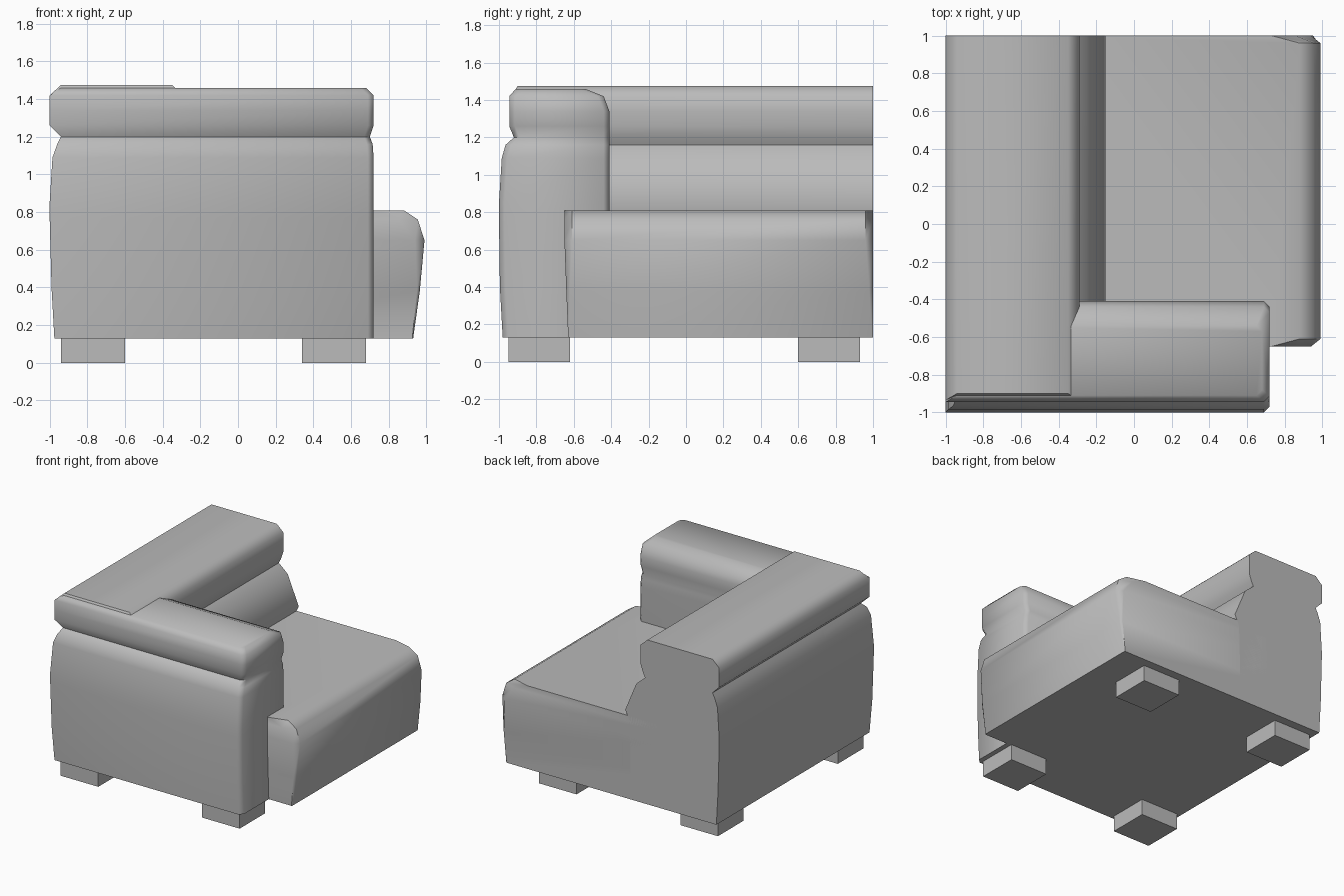
import bpy
import math

if "Cube" in bpy.data.objects:
    bpy.data.objects.remove(bpy.data.objects["Cube"], do_unlink=True)

# One grey for the whole piece
GREY = (0.5, 0.5, 0.5, 1.0)
fabric = bpy.data.materials.new("plain_grey")
fabric.use_nodes = True
fabric.diffuse_color = GREY
fabric.node_tree.nodes["Principled BSDF"].inputs["Base Color"].default_value = GREY


def ring(z, x0, x1, y0, y1, cut_x, cut_y):
    """Rectangle at height z with its two +x corners cut off."""
    return [(x0, y0, z), (x1 - cut_x, y0, z), (x1, y0 + cut_y, z),
            (x1, y1 - cut_y, z), (x1 - cut_x, y1, z), (x0, y1, z)]


def box_ring(z, x0, x1, y0, y1):
    return [(x0, y0, z), (x1, y0, z), (x1, y1, z), (x0, y1, z)]


def loft(name, rings):
    """Stack rings into a closed solid."""
    n = len(rings[0])
    verts = [v for r in rings for v in r]
    faces = [tuple(reversed(range(n))),
             tuple(range(len(verts) - n, len(verts)))]
    for level in range(len(rings) - 1):
        for i in range(n):
            a, b = level * n + i, level * n + (i + 1) % n
            faces.append((a, b, b + n, a + n))
    mesh = bpy.data.meshes.new(name)
    mesh.from_pydata(verts, [], faces)
    mesh.materials.append(fabric)
    obj = bpy.data.objects.new(name, mesh)
    bpy.context.collection.objects.link(obj)
    bpy.ops.object.select_all(action="DESELECT")
    obj.select_set(True)
    bpy.context.view_layer.objects.active = obj
    bpy.ops.object.shade_smooth_by_angle(angle=math.radians(50))
    return obj


# Shared levels: height, back outer and inner x, arm outer and inner y, arm end x
BOTTOM, BACK_END = 0.13, 1.0
levels = [
    (BOTTOM, -0.975, -0.20, -0.98, -0.41, 0.72),
    (0.40, -0.99, -0.20, -0.995, -0.41, 0.72),
    (0.77, -1.0, -0.19, -1.0, -0.41, 0.72),
    (0.85, -1.0, -0.15, -1.0, -0.41, 0.72),
    (1.09, -0.985, -0.25, -0.985, -0.41, 0.72),
    (1.16, -0.96, -0.33, -0.965, -0.41, 0.715),
    (1.20, -0.94, -0.31, -0.92, -0.41, 0.70),
    (1.26, -1.0, -0.29, -0.945, -0.41, 0.72),
    (1.34, -1.0, -0.29, -0.945, -0.41, 0.72),
    (1.42, -1.0, -0.29, -0.945, -0.44, 0.72),
    (1.475, -0.94, -0.35, -0.91, -0.54, 0.68),
]

# Backrest runs along the side, mitred to the arm at the corner
loft("backrest", [box_ring(z, bo, bi, ao + 0.01, BACK_END)
                  for z, bo, bi, ao, ai, end in levels])

# Arm closes the front, with softened corners at its free end
loft("armrest", [ring(min(z, 1.46), bo, end, ao, ai, 0.03, 0.03)
                 for z, bo, bi, ao, ai, end in levels])

# Seat block: height, front x, near end y, corner cut in x and y
seat_levels = [
    (BOTTOM, 0.93, -0.63, 0.005, 0.005),
    (0.38, 0.965, -0.64, 0.015, 0.02),
    (0.65, 0.99, -0.65, 0.05, 0.04),
    (0.76, 0.955, -0.65, 0.10, 0.04),
    (0.81, 0.88, -0.65, 0.15, 0.04),
]
loft("seat", [ring(z, -0.5, front, near, BACK_END, cx, cy)
              for z, front, near, cx, cy in seat_levels])

# Four square feet
for side, x in (("back", -0.77), ("front", 0.51)):
    for end, y in (("right", -0.785), ("left", 0.765)):
        loft(f"{side}_{end}_foot",
             [box_ring(z, x - 0.17, x + 0.17, y - 0.165, y + 0.165)
              for z in (0, BOTTOM)])
